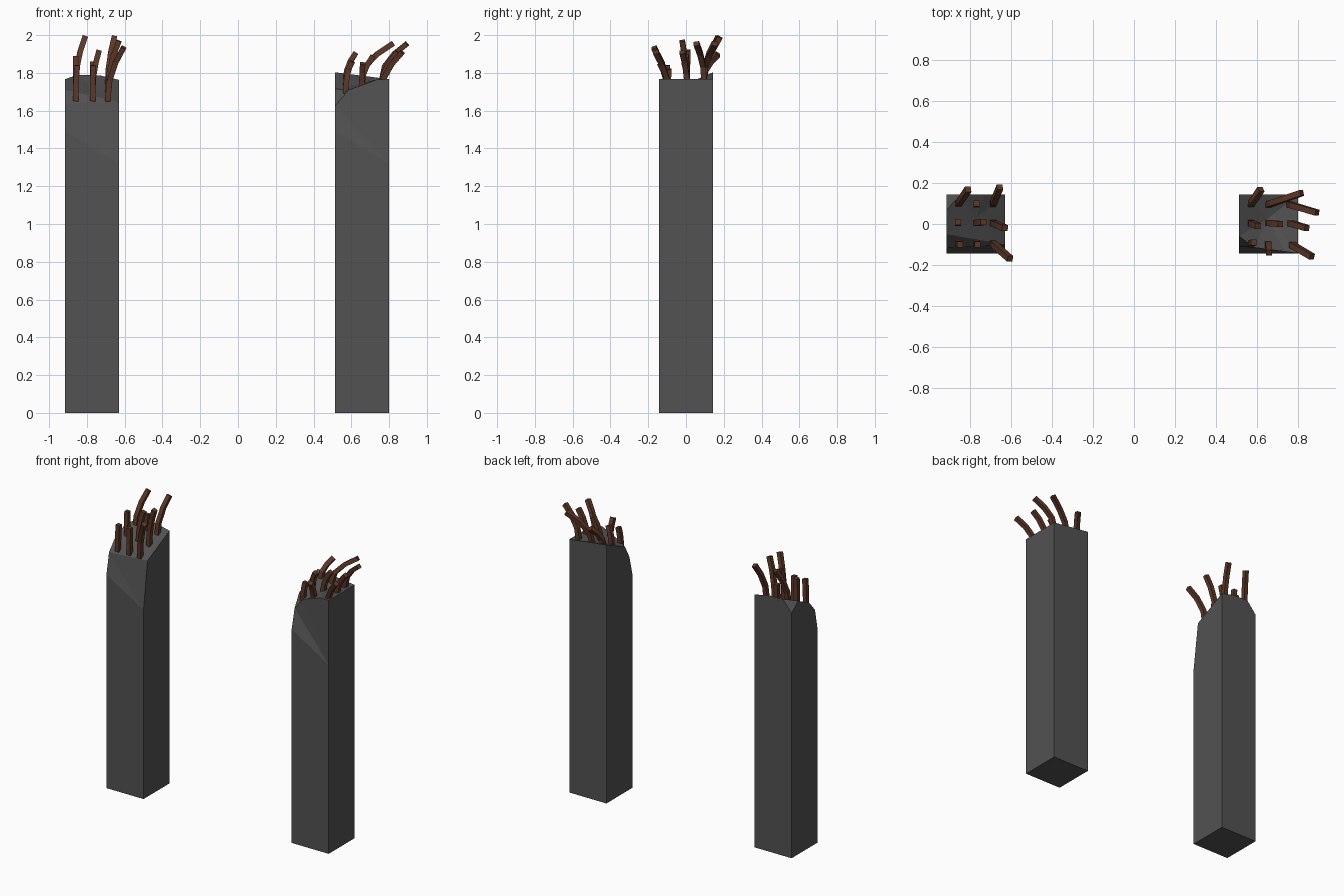
import bpy, bmesh
from mathutils import Vector

if "Cube" in bpy.data.objects:
    bpy.data.objects.remove(bpy.data.objects["Cube"])


def material(name, rgb):
    m = bpy.data.materials.new(name)
    m.diffuse_color = (*rgb, 1)
    m.use_nodes = True
    m.node_tree.nodes["Principled BSDF"].inputs["Base Color"].default_value = m.diffuse_color
    return m


concrete = material("dark_concrete", (0.085, 0.085, 0.085))
rust = material("rusty_brown", (0.11, 0.04, 0.021))
W = 0.143  # half width of a pillar


def finish(bm, name, mat):
    bmesh.ops.recalc_face_normals(bm, faces=bm.faces)
    me = bpy.data.meshes.new(name)
    bm.to_mesh(me)
    bm.free()
    me.materials.append(mat)
    ob = bpy.data.objects.new(name, me)
    bpy.context.collection.objects.link(ob)


def pillar(name, cx, upper, faces, top):
    """Square shaft whose head is broken; vertices 0-3 base, 4-5 front bend."""
    bm = bmesh.new()
    pts = [(-W, -W, 0), (W, -W, 0), (W, W, 0), (-W, W, 0),
           (-W, -W, 1.49), (W, -W, 1.32)] + upper
    v = [bm.verts.new((cx + x, y, z)) for x, y, z in pts]
    for f in [(3, 2, 1, 0), (0, 1, 5, 4)] + faces:
        bm.faces.new([v[i] for i in f])
    # fan of broken facets across the top
    hub = v[-1]
    for a, b in zip(top, top[1:] + top[:1]):
        bm.faces.new((v[a], v[b], hub))
    finish(bm, name, concrete)


# left pillar: front leans back, chipped back left corner
pillar("left_pillar", -0.772,
       [(-W, -.115, 1.635), (W, -.10, 1.645), (-W, -.05, 1.71),      # 6 7 8
        (W, W, 1.763), (.04, W, 1.787), (-.075, W, 1.79),            # 9 10 11
        (-W, W, 1.71), (-W, .07, 1.767), (.0, .03, 1.725)],          # 12 13 14
       [(4, 5, 6), (5, 7, 6), (6, 7, 8),
        (1, 2, 9, 7, 5), (2, 3, 12, 11, 10, 9), (3, 0, 4, 6, 8, 13, 12),
        (11, 12, 13)],
       [8, 7, 9, 10, 11, 13])

# right pillar: chipped front left corner
pillar("right_pillar", 0.657,
       [(-W, -.11, 1.625), (-.07, -.115, 1.71), (.08, -.135, 1.765),  # 6 7 8
        (W, -W, 1.767), (W, W, 1.767), (-W, W, 1.803),               # 9 10 11
        (-W, -.06, 1.715), (.0, .03, 1.745)],                        # 12 13
       [(4, 5, 6), (5, 7, 6), (5, 8, 7), (5, 9, 8), (6, 7, 12),
        (1, 2, 10, 9, 5), (2, 3, 11, 10), (3, 0, 4, 6, 12, 11)],
       [12, 7, 8, 9, 10, 11])


def rod(name, base, tip, r=0.0145):
    """Square bar that leans further over towards its tip."""
    (x, y, z0), (tx, ty, z1) = base, tip
    path = [Vector((x + (tx - x) * t, y + (ty - y) * t, z0 + (z1 - z0) * h))
            for t, h in ((0, 0), (0.12, 0.38), (0.5, 0.72), (1, 1))]
    bm = bmesh.new()
    rings = []
    for i, p in enumerate(path):
        d = (path[min(i + 1, 3)] - path[max(i - 1, 0)]).normalized()
        u = Vector((0, 1, 0)).cross(d).normalized()
        w = d.cross(u)
        rings.append([bm.verts.new(p + u * a * r + w * b * r)
                      for a, b in ((-1, -1), (1, -1), (1, 1), (-1, 1))])
    for a, b in zip(rings, rings[1:]):
        for k in range(4):
            bm.faces.new((a[k], a[(k + 1) % 4], b[(k + 1) % 4], b[k]))
    bm.faces.new(rings[0])
    bm.faces.new(rings[-1])
    finish(bm, name, rust)


# rod tips (x, y, z) from front row to back row, left to right
left_tips = [(-.85, -.10, 1.84), (-.765, -.10, 1.84), (-.605, -.17, 1.935),
             (-.86, .01, 1.89), (-.735, .01, 1.92), (-.63, -.02, 1.97),
             (-.81, .17, 1.99), (-.77, .10, 1.86), (-.655, .18, 1.99)]
right_tips = [(.585, -.09, 1.82), (.66, -.14, 1.85), (.87, -.16, 1.91),
              (.605, -.01, 1.86), (.715, .0, 1.89), (.845, -.02, 1.91),
              (.62, .17, 1.90), (.82, .152, 1.955), (.895, .055, 1.955)]

for side, xs, tips, z0 in (("left", (-.86, -.77, -.69), left_tips, 1.65),
                           ("right", (.57, .655, .76), right_tips, 1.69)):
    for i, tip in enumerate(tips):
        row, col = divmod(i, 3)
        base = (xs[col], (-.095, .005, .095)[row], z0 + 0.035 * row)
        rod(f"{side}_rod_{i + 1}", base, tip)
